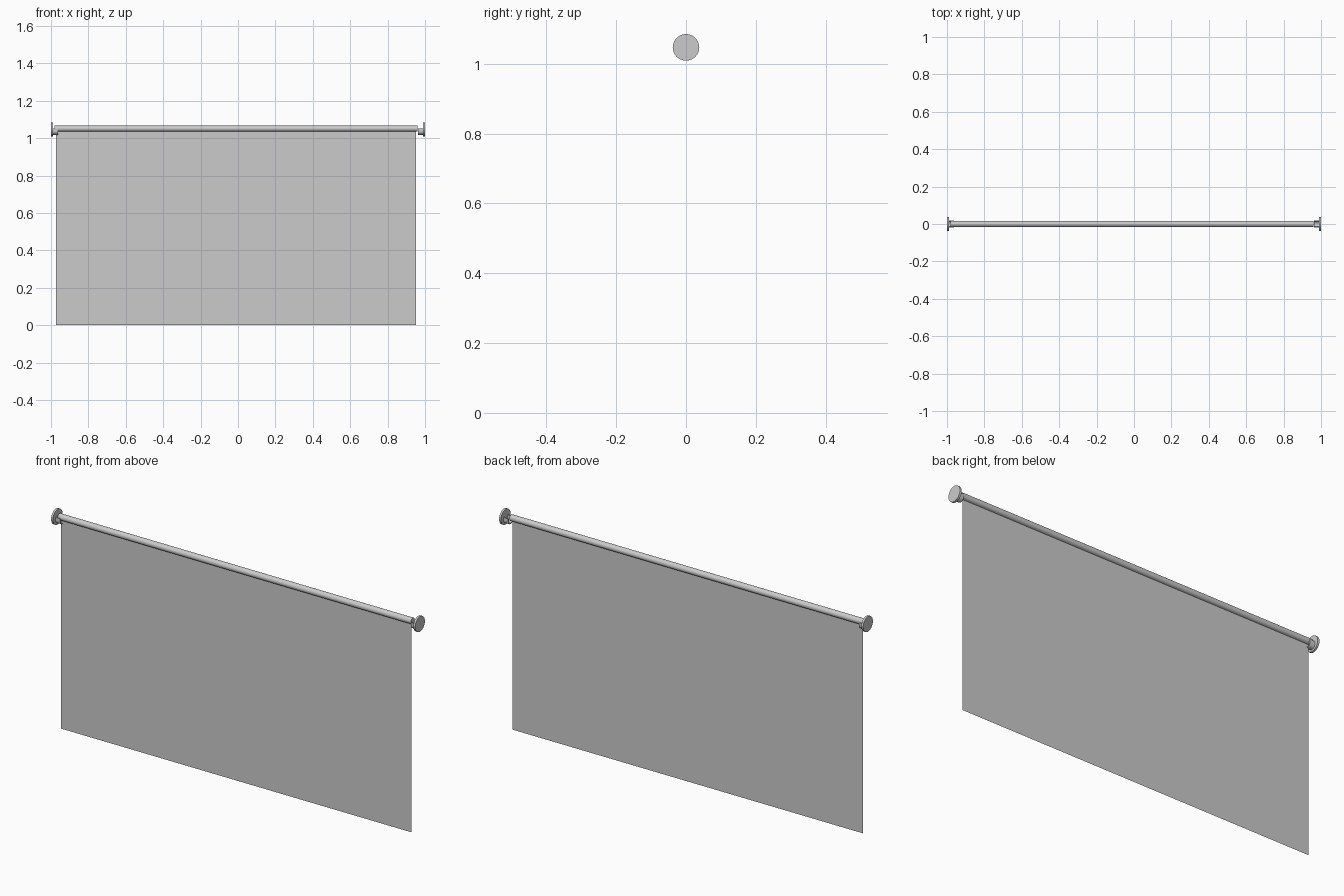
import bpy, bmesh, math

if "Cube" in bpy.data.objects:
    bpy.data.objects.remove(bpy.data.objects["Cube"])

ROD_Z = 1.051
DISC_Z = 1.047


def make_object(name, bm):
    bmesh.ops.recalc_face_normals(bm, faces=bm.faces)
    mesh = bpy.data.meshes.new(name)
    bm.to_mesh(mesh)
    bm.free()
    obj = bpy.data.objects.new(name, mesh)
    bpy.context.collection.objects.link(obj)
    return obj


def x_cylinder(name, x0, x1, z, radius, sides):
    bpy.ops.mesh.primitive_cylinder_add(
        vertices=sides, radius=radius, depth=x1 - x0,
        location=((x0 + x1) / 2, 0, z), rotation=(0, math.pi / 2, 0))
    obj = bpy.context.object
    obj.name = name
    bpy.ops.object.shade_smooth_by_angle(angle=math.radians(35))
    return obj


def cradle(name, x0, x1):
    # U-shaped profile in the YZ plane, extruded along X
    zc, top, outer, inner, n = 1.037, 1.051, 0.019, 0.014, 12

    def u_path(r):
        arc = [(r * math.cos(math.pi * (1 + i / n)),
                zc + r * math.sin(math.pi * (1 + i / n))) for i in range(n + 1)]
        return [(-r, top)] + arc + [(r, top)]

    bm = bmesh.new()
    out = [bm.verts.new((x0, y, z)) for y, z in u_path(outer)]
    inn = [bm.verts.new((x0, y, z)) for y, z in u_path(inner)]
    faces = [bm.faces.new((out[i], out[i + 1], inn[i + 1], inn[i]))
             for i in range(len(out) - 1)]
    ext = bmesh.ops.extrude_face_region(bm, geom=faces, use_keep_orig=True)
    moved = [g for g in ext["geom"] if isinstance(g, bmesh.types.BMVert)]
    bmesh.ops.translate(bm, verts=moved, vec=(x1 - x0, 0, 0))
    return make_object(name, bm)


# Roller rod
x_cylinder("roller_rod", -0.98, 0.96, ROD_Z, 0.0155, 32)

# Wall discs and rod cradles at both ends
for side, s in (("left", -1), ("right", 1)):
    a, b = sorted((s * 1.0, s * 0.99))
    x_cylinder(side + "_wall_disc", a, b, DISC_Z, 0.038, 40)
    a, b = sorted((s * 0.99, s * 0.963))
    cradle(side + "_rod_cradle", a, b)

# Hanging screen sheet
bm = bmesh.new()
bm.faces.new([bm.verts.new((x, 0, z)) for x, z in
              ((-0.972, 0), (0.953, 0), (0.953, ROD_Z), (-0.972, ROD_Z))])
make_object("screen_sheet", bm)
